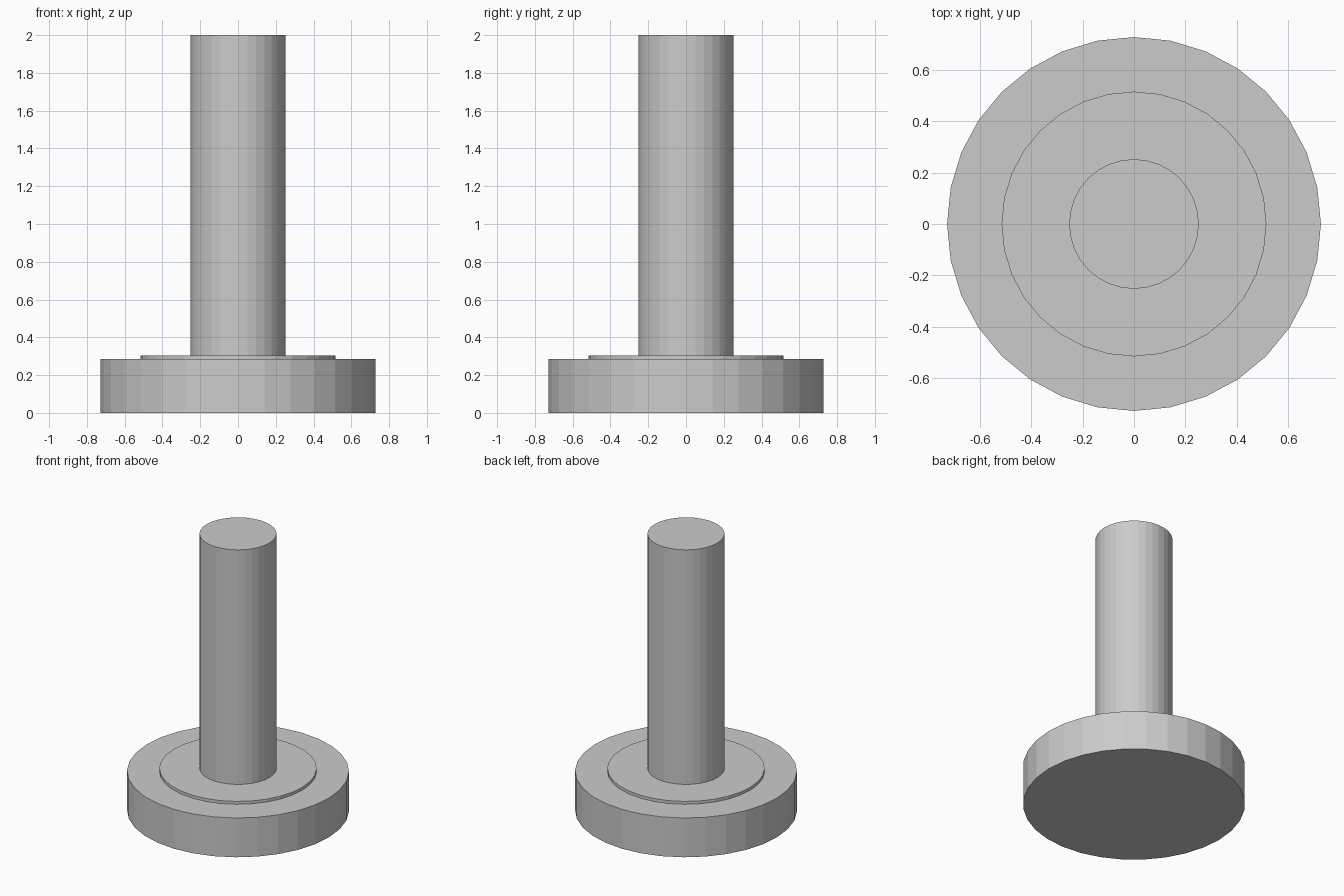
import bpy

if "Cube" in bpy.data.objects:
    bpy.data.objects.remove(bpy.data.objects["Cube"])

SIDES = 32


def disc(name, radius, z0, z1):
    """Flat-faced upright cylinder between two heights."""
    bpy.ops.mesh.primitive_cylinder_add(
        vertices=SIDES, radius=radius, depth=z1 - z0,
        location=(0, 0, (z0 + z1) / 2))
    bpy.context.object.name = name


# wide foot
disc("base", 0.727, 0.0, 0.284)
# thin raised step on the foot
disc("collar", 0.515, 0.284, 0.305)
# tall upright shaft
disc("post", 0.252, 0.305, 2.0)
